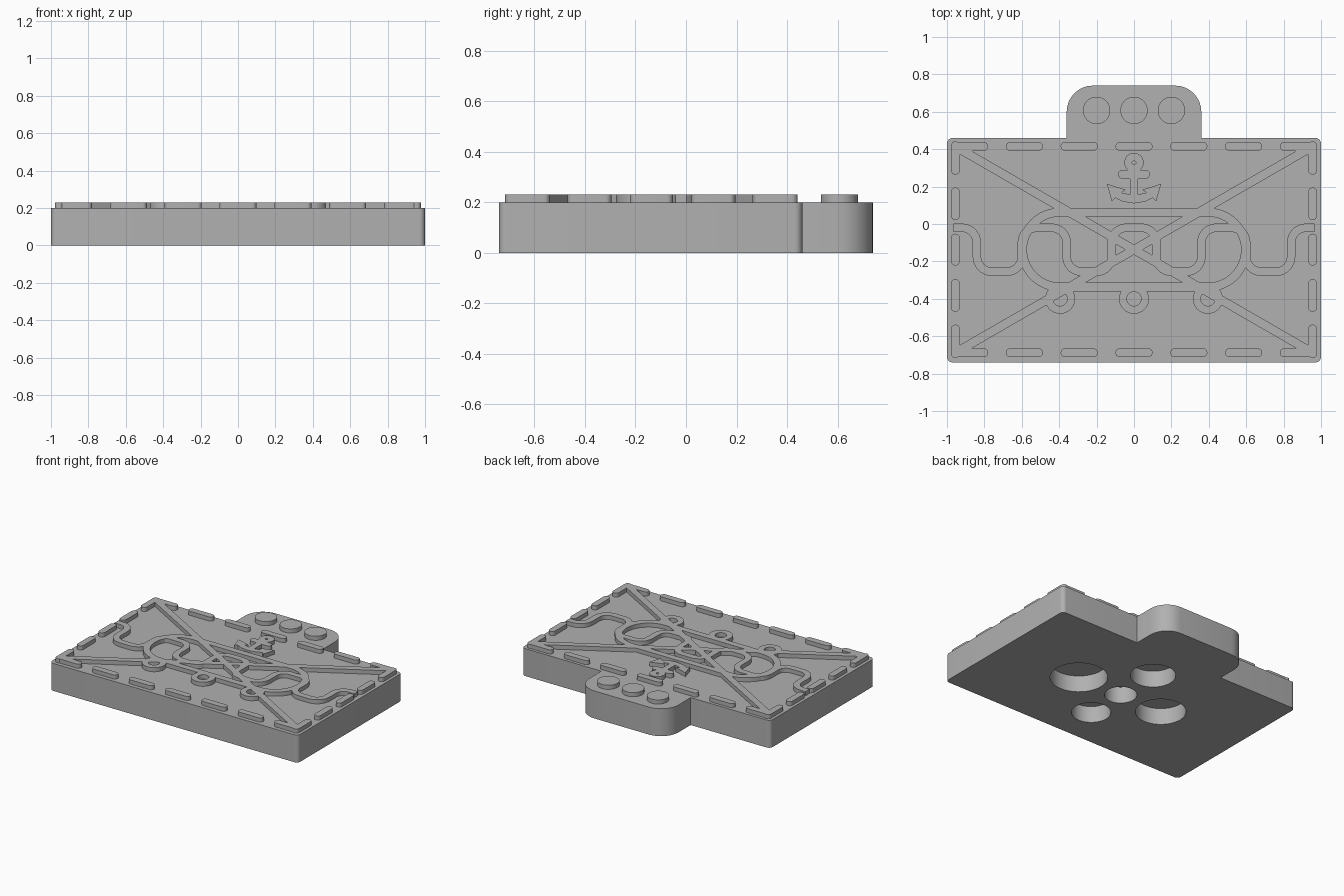
import bpy, bmesh, math
from mathutils import Vector

if "Cube" in bpy.data.objects:
    bpy.data.objects.remove(bpy.data.objects["Cube"], do_unlink=True)

BASE_TOP, RELIEF_TOP, SINK = 0.2, 0.23, 0.19
MID_Y = -0.137          # centre line of the decorated panel
BAND = 0.047            # width of the relief bands

grey = bpy.data.materials.new("plain_grey")
grey.use_nodes = True
grey.diffuse_color = (0.44, 0.44, 0.44, 1)
grey.node_tree.nodes["Principled BSDF"].inputs["Base Color"].default_value = grey.diffuse_color


def finish(name, bm, low, high):
    """Extrude the flat faces into a solid and make the object."""
    bmesh.ops.translate(bm, verts=bm.verts[:], vec=(0, 0, low))
    made = bmesh.ops.extrude_face_region(bm, geom=bm.faces[:], use_keep_orig=True)
    top = [v for v in made["geom"] if isinstance(v, bmesh.types.BMVert)]
    bmesh.ops.translate(bm, verts=top, vec=(0, 0, high - low))
    bmesh.ops.recalc_face_normals(bm, faces=bm.faces[:])
    mesh = bpy.data.meshes.new(name)
    bm.to_mesh(mesh)
    bm.free()
    mesh.materials.append(grey)
    obj = bpy.data.objects.new(name, mesh)
    bpy.context.collection.objects.link(obj)
    return obj


def rounded(corners, closed=True, steps=8):
    """Turn (x, y, radius) corners into an outline with arcs."""
    pts, n = [], len(corners)
    for i, (x, y, r) in enumerate(corners):
        p = Vector((x, y))
        if r == 0 or (not closed and i in (0, n - 1)):
            pts.append(p)
            continue
        a = (Vector(corners[i - 1][:2]) - p).normalized()
        b = (Vector(corners[(i + 1) % n][:2]) - p).normalized()
        half = a.angle(b) / 2
        c = p + (a + b).normalized() * r / math.sin(half)
        v0 = p + a * r / math.tan(half) - c
        v1 = p + b * r / math.tan(half) - c
        start = math.atan2(v0.y, v0.x)
        sweep = math.remainder(math.atan2(v1.y, v1.x) - start, math.tau)
        for k in range(steps + 1):
            t = start + sweep * k / steps
            pts.append(c + r * Vector((math.cos(t), math.sin(t))))
    return pts


def prism(name, pts, low=SINK, high=RELIEF_TOP):
    pts = [Vector(p) for p in pts]
    pts = [p for i, p in enumerate(pts) if (p - pts[i - 1]).length > 1e-4]
    bm = bmesh.new()
    bm.faces.new([bm.verts.new((p.x, p.y, 0)) for p in pts])
    return finish(name, bm, low, high)


def ribbon(name, pts, width=BAND, closed=False):
    """Band of constant width along a flat path."""
    pts, n, bm, rows = [Vector(p) for p in pts], len(pts), bmesh.new(), []
    for i, p in enumerate(pts):
        before = pts[i - 1] if closed or i > 0 else p
        after = pts[(i + 1) % n] if closed or i < n - 1 else p
        d = ((p - before).normalized() + (after - p).normalized()).normalized()
        side = Vector((-d.y, d.x)) * width / 2
        rows.append([bm.verts.new((*(p + s * side), 0)) for s in (1, -1)])
    for i in range(n if closed else n - 1):
        a, b = rows[i], rows[(i + 1) % n]
        bm.faces.new((a[0], a[1], b[1], b[0]))
    return finish(name, bm, SINK, RELIEF_TOP)


def pill(name, x, y, hx, hy):
    r = min(hx, hy)
    return prism(name, rounded([(x - hx, y - hy, r), (x + hx, y - hy, r),
                                (x + hx, y + hy, r), (x - hx, y + hy, r)]))


def circle(x, y, r, n=40):
    return [(x + r * math.cos(math.tau * k / n), y + r * math.sin(math.tau * k / n))
            for k in range(n)]


# Base plate with its rear tab
plate = prism("base_plate", rounded([
    (-1, -0.74, 0.03), (1, -0.74, 0.03), (1, 0.46, 0.03), (0.36, 0.46, 0),
    (0.36, 0.74, 0.14), (-0.36, 0.74, 0.14), (-0.36, 0.46, 0), (-1, 0.46, 0.03)]),
    0, BASE_TOP)

# Five blind round sockets in the underside
for x, y, r in [(0.36, MID_Y, 0.19), (-0.345, MID_Y, 0.167), (0, MID_Y, 0.107),
                (0, 0.195, 0.15), (0, -0.44, 0.13)]:
    cutter = prism("socket_cutter", circle(x, y, r, 48), -0.1, 0.12)
    cutter.hide_render = True
    mod = plate.modifiers.new("socket", 'BOOLEAN')
    mod.operation, mod.solver, mod.object = 'DIFFERENCE', 'EXACT', cutter
    bpy.context.view_layer.objects.active = plate
    bpy.ops.object.modifier_apply(modifier=mod.name)
    bpy.data.objects.remove(cutter, do_unlink=True)

# Dashed stitching round the border
for i in range(-3, 4):
    for y in (0.415, -0.688):
        pill("border_dash", i * 0.293, y, 0.099, 0.0235)
for i in range(-2, 3):
    for x in (-0.955, 0.955):
        pill("side_dash", x, MID_Y + i * 0.245, 0.0235, 0.085 + 0.002 * abs(i))

# Diagonal cross
for s in (-1, 1):
    ribbon("cross_band", [(-0.955, MID_Y - s * 0.551), (0.955, MID_Y + s * 0.551)])

# Long loop with round ends
ribbon("loop_band", rounded([(sx * 0.596, MID_Y + sy * 0.2, 0.2) for sx, sy in
                             ((-1, -1), (1, -1), (1, 1), (-1, 1))], steps=16), closed=True)

# Square wave with rounded bends
HIGH, LOW = -0.02, -0.255
wave = [(-0.965, HIGH, 0)]
for i in range(8):
    x = -0.84 + i * 0.24
    ys = (HIGH, LOW) if i % 2 == 0 else (LOW, HIGH)
    wave += [(x, y, 0.08) for y in ys]
wave.append((0.965, HIGH, 0))
ribbon("wave_band", rounded(wave, closed=False), 0.045)

# Rings hanging below the loop
for x in (-0.395, 0, 0.395):
    ribbon("hanging_ring", circle(x, -0.4, 0.059), 0.042, closed=True)

# Anchor
ribbon("anchor_eye", circle(0, 0.328, 0.031, 32), 0.042, closed=True)
ribbon("anchor_shaft", [(0, 0.3), (0, 0.13)], 0.044)
pill("anchor_stock", 0, 0.265, 0.085, 0.024)
half = [(0.021, 0.157), (0.068, 0.168), (0.045, 0.183), (0.145, 0.215),
        (0.118, 0.12), (0.1, 0.14), (0.06, 0.12)]
prism("anchor_arms", half + [(0, 0.11)] + [(-x, y) for x, y in reversed(half)])

# Round studs on the tab
for x in (-0.2, 0, 0.2):
    prism("tab_stud", circle(x, 0.607, 0.073))

# Smooth curved walls, keep the edges sharp
bpy.ops.object.select_all(action='DESELECT')
for obj in bpy.context.collection.objects:
    if obj.type == 'MESH' and obj.data.materials and obj.data.materials[0] == grey:
        obj.select_set(True)
        bpy.context.view_layer.objects.active = obj
bpy.ops.object.shade_smooth_by_angle(angle=math.radians(30))
